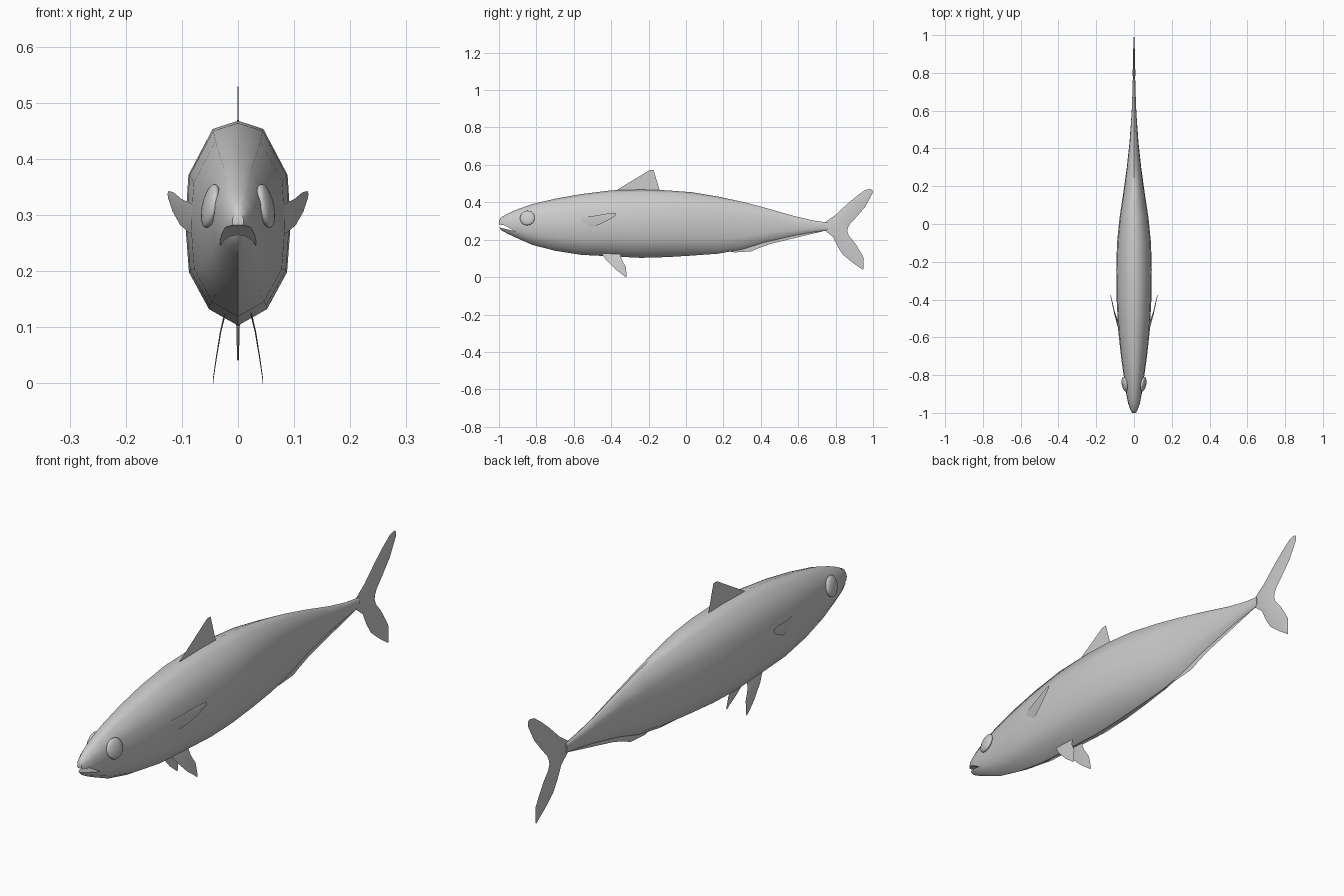
import bpy, bmesh, math
from mathutils import Vector

cube = bpy.data.objects.get("Cube")
if cube:
    bpy.data.objects.remove(cube, do_unlink=True)

grey = bpy.data.materials.new("plain grey")
grey.use_nodes = True
colour = (0.6, 0.6, 0.6, 1)
grey.diffuse_color = colour
grey.node_tree.nodes["Principled BSDF"].inputs["Base Color"].default_value = colour


def finish(name, bm, angle=50):
    """Turn a bmesh into a smooth-shaded object."""
    bmesh.ops.recalc_face_normals(bm, faces=bm.faces)
    mesh = bpy.data.meshes.new(name)
    bm.to_mesh(mesh)
    bm.free()
    mesh.materials.append(grey)
    ob = bpy.data.objects.new(name, mesh)
    bpy.context.collection.objects.link(ob)
    smooth(ob, angle)
    return ob


def smooth(ob, angle):
    bpy.ops.object.select_all(action='DESELECT')
    ob.select_set(True)
    bpy.context.view_layer.objects.active = ob
    bpy.ops.object.shade_smooth_by_angle(angle=math.radians(angle))


def loft(rings):
    """Skin closed rings of equal length and cap both ends."""
    bm = bmesh.new()
    loops = [[bm.verts.new(p) for p in ring] for ring in rings]
    n = len(loops[0])
    for a, b in zip(loops, loops[1:]):
        for i in range(n):
            j = (i + 1) % n
            bm.faces.new((a[i], a[j], b[j], b[i]))
    bm.faces.new(loops[0])
    bm.faces.new(loops[-1][::-1])
    return bm


def fin(name, rows, thick, axis=(1, 0, 0), side=1):
    """Loft lens-shaped sections between leading and trailing edge points."""
    axis = Vector(axis)
    rings = []
    for i, (lead, trail) in enumerate(rows):
        a, b = Vector(lead), Vector(trail)
        t = axis * thick * (1 - 0.8 * abs(2 * i / (len(rows) - 1) - 1)
                            if name == "tail_fin" else 1 - 0.7 * i / (len(rows) - 1))
        ring = [a, a.lerp(b, 0.4) + t, b, a.lerp(b, 0.4) - t]
        rings.append([(p.x * side, p.y, p.z) for p in ring])
    return finish(name, loft(rings), 60)


def flat(rows):
    return [((0, a, b), (0, c, d)) for a, b, c, d in rows]


# Body: y, half width, bottom z, top z
stations = [
    (-1.0, 0.010, 0.268, 0.304), (-0.985, 0.019, 0.249, 0.322),
    (-0.95, 0.031, 0.230, 0.341), (-0.90, 0.041, 0.207, 0.363),
    (-0.82, 0.052, 0.172, 0.391), (-0.70, 0.069, 0.141, 0.419),
    (-0.56, 0.084, 0.119, 0.444), (-0.40, 0.092, 0.111, 0.464),
    (-0.24, 0.094, 0.103, 0.468), (-0.10, 0.090, 0.107, 0.464),
    (0.03, 0.077, 0.115, 0.454), (0.17, 0.056, 0.125, 0.431),
    (0.30, 0.038, 0.148, 0.403), (0.43, 0.024, 0.188, 0.369),
    (0.58, 0.013, 0.222, 0.326), (0.68, 0.009, 0.240, 0.303),
    (0.76, 0.007, 0.250, 0.291)]
half = [(0, 1), (0.48, 0.92), (0.94, 0.47), (1, 0), (0.93, -0.48), (0.55, -0.84), (0, -1)]
section = half + [(-x, z) for x, z in half[-2:0:-1]]
body = finish("body", loft([
    [(x * w, y, (lo + hi) / 2 + z * (hi - lo) / 2) for x, z in section]
    for y, w, lo, hi in stations]))

# Mouth: cut a drooping slit through the snout
slit = [(-1.03, 0.287), (-0.97, 0.277), (-0.915, 0.245), (-0.965, 0.258), (-1.03, 0.272)]
cutter = finish("mouth_cutter", loft([[(x, y, z) for y, z in slit] for x in (-0.1, 0.1)]))
cutter.hide_render = True
cut = body.modifiers.new("mouth", 'BOOLEAN')
cut.operation = 'DIFFERENCE'
cut.solver = 'EXACT'
cut.object = cutter
bpy.context.view_layer.objects.active = body
bpy.ops.object.modifier_move_to_index(modifier="mouth", index=0)
bpy.ops.object.modifier_apply(modifier="mouth")
bpy.data.objects.remove(cutter, do_unlink=True)
smooth(body, 50)

# Forked tail, from upper tip to lower tip
fin("tail_fin", flat([
    (0.985, 0.472, 0.997, 0.464), (0.957, 0.465, 0.997, 0.447),
    (0.915, 0.435, 0.958, 0.376), (0.861, 0.390, 0.908, 0.318),
    (0.800, 0.333, 0.875, 0.282), (0.740, 0.291, 0.865, 0.262),
    (0.740, 0.252, 0.862, 0.245), (0.787, 0.214, 0.870, 0.222),
    (0.810, 0.165, 0.900, 0.187), (0.838, 0.121, 0.930, 0.140),
    (0.890, 0.078, 0.948, 0.108), (0.944, 0.040, 0.948, 0.045)]), 0.008)

# Thin upright fins on the back and under the tail
fin("dorsal_fin", flat([
    (-0.38, 0.455, -0.14, 0.455), (-0.365, 0.469, -0.142, 0.469),
    (-0.195, 0.572, -0.173, 0.572)]), 0.001)
fin("anal_fin", flat([
    (0.22, 0.140, 0.72, 0.255), (0.26, 0.132, 0.74, 0.247),
    (0.35, 0.138, 0.435, 0.176)]), 0.001)

# Paired fins and eyes
for label, s in (("left", 1), ("right", -1)):
    fin(label + "_pectoral_fin", [
        ((0.078, -0.575, 0.318), (0.083, -0.520, 0.265)),
        ((0.100, -0.490, 0.328), (0.103, -0.460, 0.282)),
        ((0.114, -0.420, 0.340), (0.117, -0.410, 0.307)),
        ((0.124, -0.378, 0.343), (0.125, -0.374, 0.332))], 0.004, (0.9, -0.2, -0.3), s)
    fin(label + "_pelvic_fin", [
        ((0.022, -0.455, 0.130), (0.022, -0.350, 0.130)),
        ((0.031, -0.425, 0.090), (0.031, -0.345, 0.095)),
        ((0.039, -0.375, 0.040), (0.038, -0.322, 0.055)),
        ((0.044, -0.335, 0.010), (0.044, -0.317, 0.006)),
        ((0.044, -0.325, 0.001), (0.044, -0.318, 0.000))], 0.0015, (1, 0, 0.2), s)
    bpy.ops.mesh.primitive_uv_sphere_add(
        segments=20, ring_count=12, radius=1, location=(s * 0.049, -0.848, 0.316),
        rotation=(0, math.radians(-12 * s), math.radians(-10 * s)))
    eye = bpy.context.object
    eye.name = label + "_eye"
    eye.scale = (0.014, 0.040, 0.040)
    eye.data.materials.append(grey)
    smooth(eye, 60)
